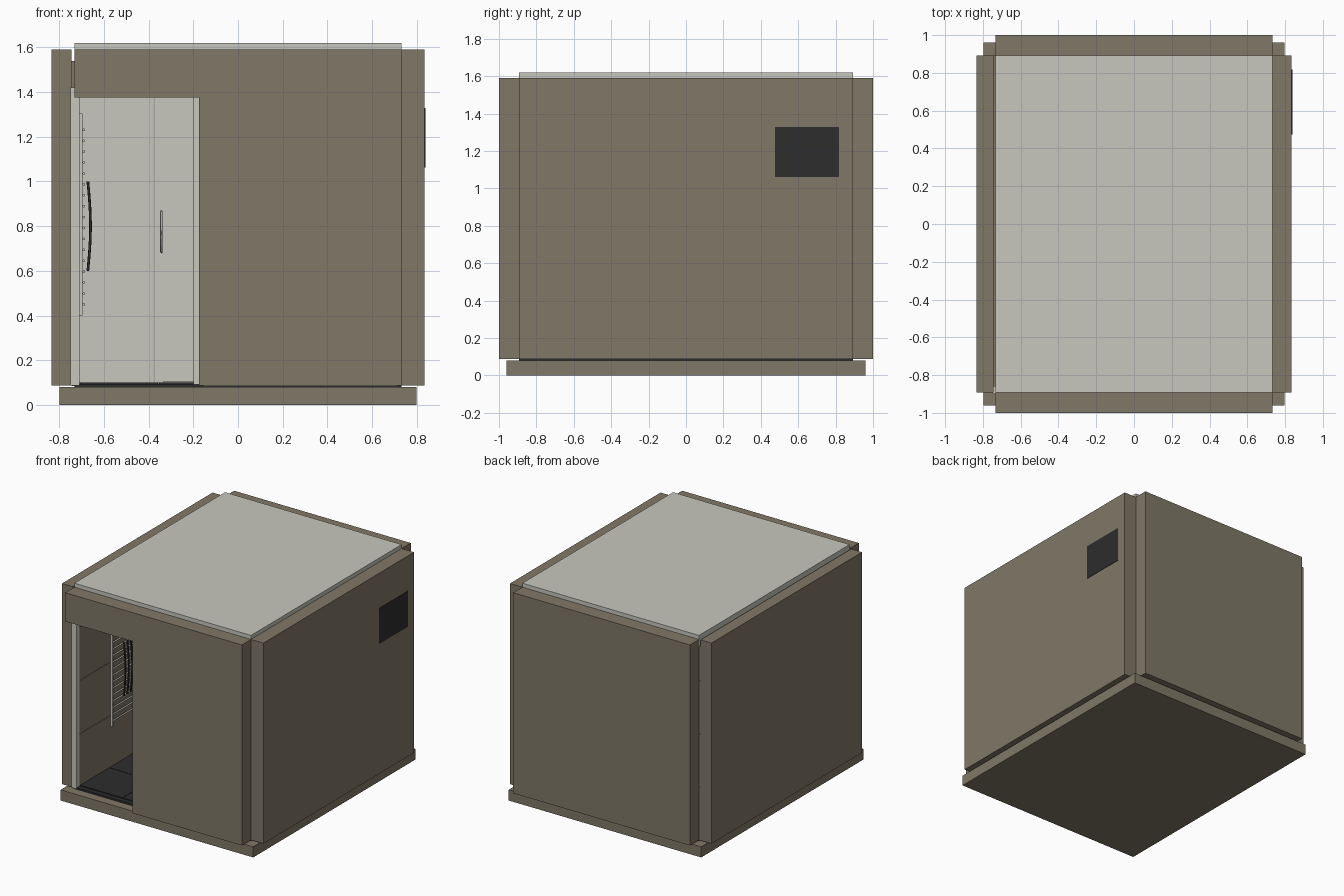
import bpy
import bmesh
import math
from mathutils import Matrix, Vector

if "Cube" in bpy.data.objects:
    bpy.data.objects.remove(bpy.data.objects["Cube"])


def material(name, r, g, b):
    mat = bpy.data.materials.new(name)
    mat.use_nodes = True
    mat.diffuse_color = (r, g, b, 1)
    mat.node_tree.nodes["Principled BSDF"].inputs["Base Color"].default_value = (r, g, b, 1)
    return mat


TAUPE = material("taupe_panel", 0.216, 0.188, 0.136)
LIGHT = material("light_grey", 0.575, 0.57, 0.51)
DARK = material("charcoal", 0.026, 0.026, 0.026)
METAL = material("grey_metal", 0.42, 0.42, 0.4)


def finish(name, bm, mat):
    mesh = bpy.data.meshes.new(name)
    bm.to_mesh(mesh)
    bm.free()
    mesh.materials.append(mat)
    obj = bpy.data.objects.new(name, mesh)
    bpy.context.collection.objects.link(obj)
    return obj


def add_box(bm, x, y, z):
    lo, hi = Vector((x[0], y[0], z[0])), Vector((x[1], y[1], z[1]))
    place = Matrix.Translation((lo + hi) / 2) @ Matrix.Diagonal((*(hi - lo), 1))
    bmesh.ops.create_cube(bm, size=1, matrix=place)


def box(name, mat, *ranges):
    """One object made of one or more (x, y, z) range boxes."""
    bm = bmesh.new()
    for r in ranges:
        add_box(bm, *r)
    return finish(name, bm, mat)


def tube(name, mat, points, radius):
    curve = bpy.data.curves.new(name, "CURVE")
    curve.dimensions = "3D"
    curve.bevel_depth = radius
    curve.bevel_resolution = 2
    curve.use_fill_caps = True
    spline = curve.splines.new("POLY")
    spline.points.add(len(points) - 1)
    for p, co in zip(spline.points, points):
        p.co = (*co, 1)
    curve.materials.append(mat)
    obj = bpy.data.objects.new(name, curve)
    bpy.context.collection.objects.link(obj)
    return obj


W, D = 0.732, 0.892          # inner room half sizes
OUT_X, OUT_Y = 0.835, 1.0    # outer faces of the walls
LOW, TOP = 0.087, 1.59       # wall height range
DOOR_X, DOOR_Z = -0.175, 1.375

# Base and roof slabs
box("base_slab", TAUPE, ((-0.798, 0.798), (-0.96, 0.96), (0, 0.08)))
box("roof_slab", LIGHT, ((-W, W), (-D, D), (1.54, 1.62)))

# Outer walls, with open notches at the corners
box("left_wall", TAUPE, ((W, OUT_X), (-D, D), (LOW, TOP)))
box("right_wall", TAUPE, ((-OUT_X, -0.745), (-D, D), (LOW, TOP)))
box("back_wall", TAUPE, ((-W, W), (D, OUT_Y), (LOW, TOP)))

# Front wall: an L-shaped panel around the doorway
bm = bmesh.new()
outline = [(DOOR_X, LOW), (W, LOW), (W, TOP), (-W, TOP), (-W, DOOR_Z), (DOOR_X, DOOR_Z)]
face = bm.faces.new([bm.verts.new((x, -OUT_Y, z)) for x, z in outline])
grown = bmesh.ops.extrude_face_region(bm, geom=[face])["geom"]
bmesh.ops.translate(bm, vec=(0, OUT_Y - D, 0),
                    verts=[v for v in grown if isinstance(v, bmesh.types.BMVert)])
bmesh.ops.recalc_face_normals(bm, faces=bm.faces)
finish("front_wall", bm, TAUPE)

# Light door frame behind the front panel
jamb_y = (-0.9, -0.86)
box("door_frame", LIGHT,
    ((-0.75, -0.71), jamb_y, (LOW, 1.42)),
    ((-0.2, DOOR_X + 0.02), (-D + 0.001, -0.86), (LOW, 1.42)),
    ((-0.71, -0.2), (-D + 0.001, -0.86), (DOOR_Z + 0.005, 1.42)))

# Floor with square tiles separated by fine joints
box("floor", DARK, ((-W, W), (-D, D), (0.08, 0.093)))
bm = bmesh.new()
step_x, step_y = 2 * 0.71 / 4, 2 * 0.86 / 5
for i in range(4):
    for j in range(5):
        x, y = -0.71 + i * step_x, -0.86 + j * step_y
        add_box(bm, (x + 0.002, x + step_x - 0.002),
                (y + 0.002, y + step_y - 0.002), (0.09, 0.1))
finish("floor_tiles", bm, DARK)

# Inner wall lining in stacked rows with joints
bm = bmesh.new()
for row in range(4):
    z = (0.085 + 0.4 * row, min(0.482 + 0.4 * row, 1.54))
    add_box(bm, (-0.745, -0.711), (-0.86, D), z)
    add_box(bm, (0.711, W), (-0.88, D), z)
    add_box(bm, (-0.711, 0.711), (0.87, D), z)
    add_box(bm, (DOOR_X + 0.02, 0.711), (-D, -0.87), z)
finish("wall_lining", bm, TAUPE)

# Shower screen across the room: panels, joint post, handle and sill
screen = (0.1, 0.12)
box("shower_screen", LIGHT,
    ((-0.711, -0.379), screen, (0.1, 1.54)),
    ((-0.371, 0.711), screen, (0.1, 1.54)))
box("screen_post", METAL, ((-0.379, -0.371), (0.095, 0.125), (0.1, 1.54)))
box("screen_sill", METAL, ((-0.335, 0.711), (0.085, 0.13), (0.1, 0.105)))
tube("screen_handle", METAL,
     [(-0.343, 0.1, 0.685), (-0.343, 0.06, 0.685), (-0.343, 0.06, 0.865), (-0.343, 0.1, 0.865)],
     0.005)

# Heated towel rail on the inner side wall
rail_y = (-0.486, -0.15)
box("towel_rail_posts", LIGHT,
    *[((-0.711, -0.696), (y - 0.008, y + 0.008), (0.4, 1.305)) for y in rail_y])
for i in range(17):
    z = 0.45 + i * 0.0488
    tube("towel_rail_bar", LIGHT, [(-0.69, y, z) for y in rail_y], 0.006)

# Bowed dark slats in front of the rail
for i in range(4):
    y = -0.39 + i * 0.04
    path = [(-0.672 + 0.012 * math.sin(math.pi * t / 8), y, 0.6 + 0.4 * t / 8) for t in range(9)]
    tube("rail_slat", DARK, path, 0.006)

# Dark vent plate on the outer side wall
box("vent_plate", DARK, ((OUT_X - 0.002, OUT_X + 0.003), (0.475, 0.818), (1.062, 1.328)))
